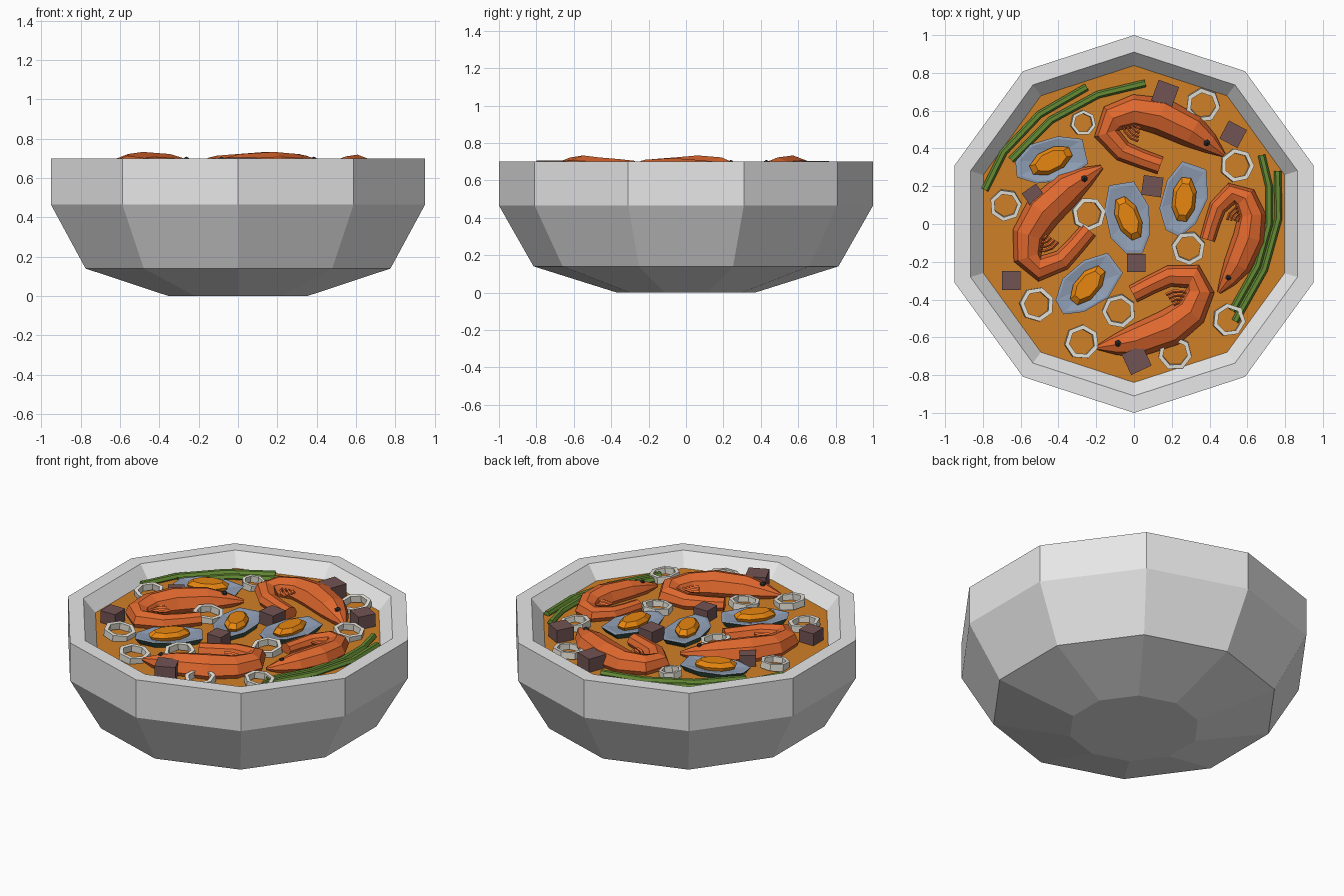
import bpy, bmesh
from math import sin, cos, pi, radians
from mathutils import Vector, Matrix

if "Cube" in bpy.data.objects:
    bpy.data.objects.remove(bpy.data.objects["Cube"])


def material(name, r, g, b):
    m = bpy.data.materials.new(name)
    m.use_nodes = True
    m.diffuse_color = (r, g, b, 1)
    m.node_tree.nodes["Principled BSDF"].inputs["Base Color"].default_value = (r, g, b, 1)
    return m


STONE = material("pale_stone", .8, .8, .8)
BROTH = material("amber_broth", .63, .215, .02)
SHRIMP = material("cooked_orange", .75, .14, .028)
EYE = material("eye_black", .03, .03, .03)
SHELL = material("shell_blue", .28, .35, .47)
LIP = material("shell_dark_green", .045, .09, .06)
MEAT = material("mussel_orange", .8, .24, .005)
SQUID = material("squid_white", .8, .78, .7)
CUBE = material("dark_brown", .17, .088, .088)
GREEN = material("scallion_green", .13, .26, .035)

SURFACE = .62  # broth level


def finish(name, bm, mats, matrix=None):
    bmesh.ops.recalc_face_normals(bm, faces=bm.faces)
    mesh = bpy.data.meshes.new(name)
    bm.to_mesh(mesh)
    bm.free()
    for m in mats:
        mesh.materials.append(m)
    ob = bpy.data.objects.new(name, mesh)
    if matrix:
        ob.matrix_world = matrix
    bpy.context.collection.objects.link(ob)
    return ob


def loft(bm, rings, caps=True, closed=False):
    """Skin a list of equal-length point rings; return the faces per band."""
    loops = [[bm.verts.new(p) for p in ring] for ring in rings]
    n = len(loops[0])
    pairs = list(zip(loops, loops[1:]))
    if closed:
        pairs.append((loops[-1], loops[0]))
    bands = [[bm.faces.new((a[i], a[(i + 1) % n], b[(i + 1) % n], b[i])) for i in range(n)]
             for a, b in pairs]
    if caps and not closed:
        bands.append([bm.faces.new(loops[0][::-1]), bm.faces.new(loops[-1])])
    return bands


def polygon(r, z, n, turn=pi / 2):
    return [(r * cos(turn + 2 * pi * i / n), r * sin(turn + 2 * pi * i / n), z) for i in range(n)]


def tube(bm, path, radii, sides, flat=1):
    """Tapered tube along a path, squashed vertically by flat."""
    pts = [Vector(p) for p in path]
    rings = []
    for i, p in enumerate(pts):
        t = pts[min(i + 1, len(pts) - 1)] - pts[max(i - 1, 0)]
        side = Vector((-t.y, t.x, 0)).normalized()
        rings.append([p + side * radii[i] * cos(2 * pi * k / sides)
                      + Vector((0, 0, radii[i] * flat * sin(2 * pi * k / sides)))
                      for k in range(sides)])
    loft(bm, rings)


def place(x, y, z, angle, scale=1):
    return (Matrix.Translation((x, y, z)) @ Matrix.Rotation(radians(angle), 4, "Z")
            @ Matrix.Scale(scale, 4))


# Ten-sided bowl with a thick rim, and the broth inside
bm = bmesh.new()
profile = [(.37, 0), (.815, .14), (1, .465), (1, .7), (.91, .7), (.83, .61), (.78, .55)]
loft(bm, [polygon(r, z, 10) for r, z in profile])
finish("bowl", bm, [STONE])
bm = bmesh.new()
bm.faces.new([bm.verts.new(p) for p in polygon(.84, SURFACE, 10)])
finish("broth", bm, [BROTH])

# Curled shrimp: x, y and half width from nose to tail
BODY = [(.496, -.115, .012), (.42, -.055, .055), (.33, .01, .088), (.16, .092, .1),
        (.02, .118, .088), (-.09, .08, .078), (-.125, .0, .068), (-.04, -.095, .056),
        (.06, -.135, .05), (.16, -.17, .048)]


def shrimp(i, x, y, angle, scale):
    spot = place(x, y, .645, angle, scale)
    bm = bmesh.new()
    tube(bm, [(px, py, 0) for px, py, w in BODY], [w for px, py, w in BODY], 8, .88)
    finish(f"shrimp_body_{i}", bm, [SHRIMP], spot)
    # Thin nested legs curling inside the belly
    bm = bmesh.new()
    for k in range(4):
        r = .035 + .022 * k
        arc = [radians(-100 - 25 * s) for s in range(4)]
        tube(bm, [(.06 + r * cos(a), .06 + r * sin(a), .03) for a in arc],
             [.009, .009, .008, .004], 4)
    finish(f"shrimp_legs_{i}", bm, [SHRIMP], spot)
    bm = bmesh.new()
    bmesh.ops.create_icosphere(bm, subdivisions=1, radius=.02)
    finish(f"shrimp_eye_{i}", bm, [EYE], spot @ Matrix.Translation((.405, -.05, .045)))


for i, spot in enumerate([(-.02, .48, 0, 1), (-.455, -.12, 69, 1),
                          (.524, .058, -87, .84), (.228, -.37, -133, 1)]):
    shrimp(i + 1, *spot)

# Half-shell mussels: outline in the shell's own direction
OUTLINE = [(.2, .03), (.17, -.1), (.02, -.125), (-.12, -.075), (-.2, .0),
           (-.17, .08), (-.06, .125), (.09, .1)]


def mussel(i, x, y, angle):
    spot = place(x, y, SURFACE, angle)
    bm = bmesh.new()

    def ring(s, z):
        return [(u * s, v * s, z) for u, v in OUTLINE]
    bands = loft(bm, [ring(.75, -.03), ring(1, .035), ring(.9, .037), ring(.5, .025)])
    for f in bands[0]:
        f.material_index = 1
    finish(f"mussel_shell_{i}", bm, [SHELL, LIP], spot)
    bm = bmesh.new()
    oval = [(.125 * cos(a), .066 * sin(a)) for a in [2 * pi * (k + .5) / 8 for k in range(8)]]
    loft(bm, [[(u * s, v * s, z) for u, v in oval]
              for s, z in ((.9, .02), (1, .045), (.72, .068))])
    finish(f"mussel_meat_{i}", bm, [MEAT], spot)


for i, spot in enumerate([(-.44, .335, 26), (-.03, .03, 112), (.265, .13, 84), (-.245, -.325, 50)]):
    mussel(i + 1, *spot)

# Seven-sided squid rings, slightly tilted
RINGS = [(-.27, .535, .068), (.365, .63, .092), (.545, .31, .09), (-.68, .1, .085),
         (-.24, .053, .09), (.288, -.127, .09), (-.515, -.425, .092), (-.08, -.46, .09),
         (-.277, -.625, .092), (.217, -.683, .09), (.502, -.508, .088)]
for i, (x, y, r) in enumerate(RINGS):
    bm = bmesh.new()
    loft(bm, [polygon(r * s, z, 7) for s, z in ((1, -.02), (1, .02), (.74, .02), (.74, -.02))],
         closed=True)
    tilt = Matrix.Rotation(radians(7), 4, "X" if i % 2 else "Y")
    finish(f"squid_ring_{i + 1}", bm, [SQUID], place(x, y, .64, 0) @ tilt @ Matrix.Rotation(i, 4, "Z"))

# Dark cubes
CUBES = [(.165, .69, -20, .115), (.525, .475, -28, .108), (.097, .2, -8, .105), (-.53, .15, 35, .092),
         (-.65, -.3, 0, .1), (.012, -.207, 0, .096), (.014, -.72, 25, .12)]
for i, (x, y, angle, size) in enumerate(CUBES):
    bm = bmesh.new()
    bmesh.ops.create_cube(bm, size=size)
    finish(f"dark_cube_{i + 1}", bm, [CUBE], place(x, y, .645, angle))

# Scallion strips along the wall
STRIPS = [[(-.79, .18), (-.69, .38), (-.5, .58), (-.25, .725)],
          [(-.65, .34), (-.44, .55), (-.19, .685), (.06, .745)],
          [(.675, .365), (.715, .2), (.715, .0), (.655, -.22), (.52, -.46)],
          [(.76, .28), (.765, .03), (.69, -.24), (.535, -.515)]]
for i, path in enumerate(STRIPS):
    bm = bmesh.new()
    tube(bm, [(x, y, .63) for x, y in path], [.02] * len(path), 6)
    finish(f"scallion_{i + 1}", bm, [GREEN])
